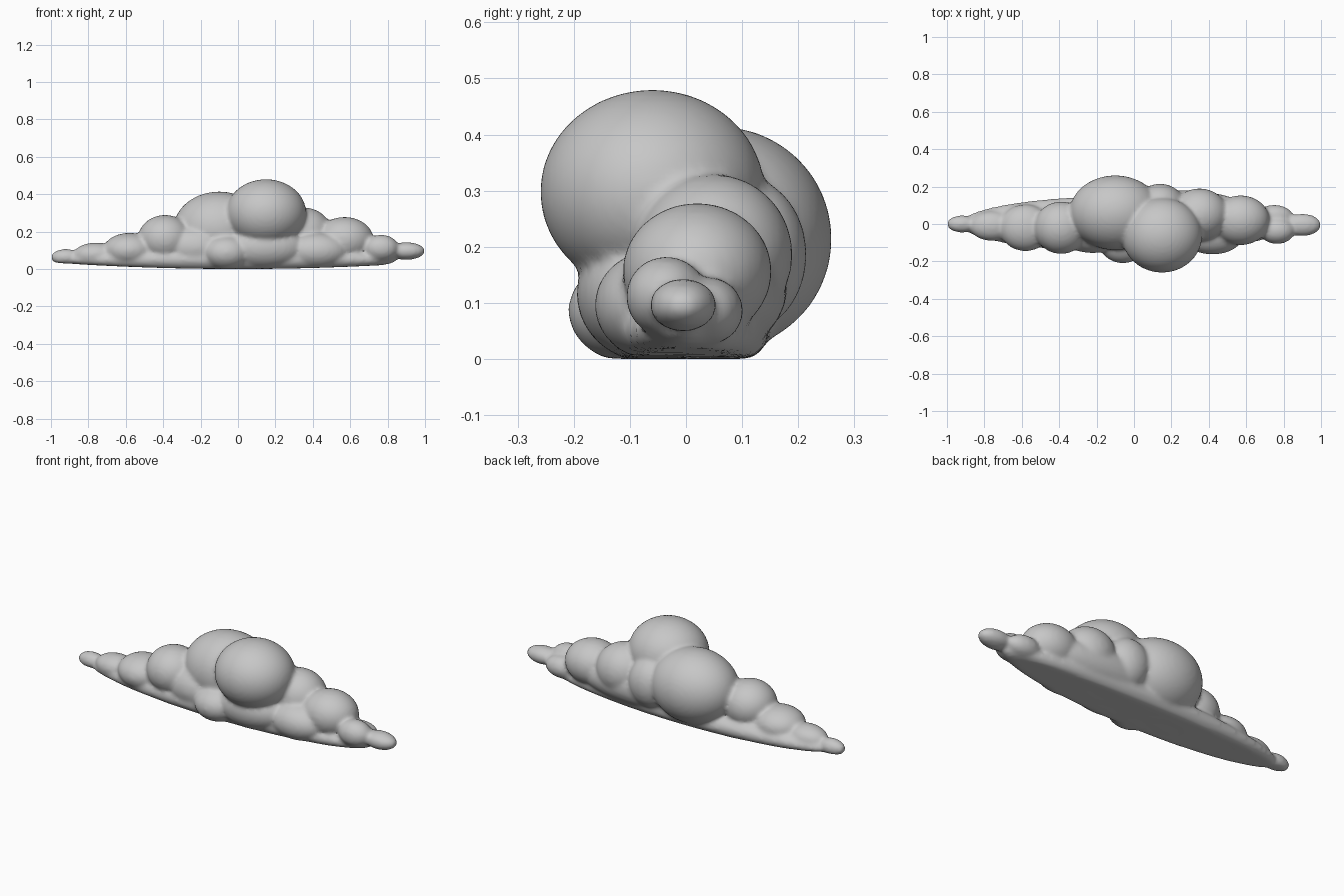
import bpy, bmesh, math
from mathutils import Matrix

old = bpy.data.objects.get("Cube")
if old:
    bpy.data.objects.remove(old, do_unlink=True)

# Single soft grey
grey = bpy.data.materials.new("cloud grey")
grey.use_nodes = True
COLOUR = (0.57, 0.57, 0.57, 1)
grey.diffuse_color = COLOUR
grey.node_tree.nodes["Principled BSDF"].inputs["Base Color"].default_value = COLOUR

# Puffs: centre, radii
PUFFS = [
    ((0.15, -0.06, 0.302), (0.215, 0.20, 0.182)),    # big front puff
    ((-0.10, 0.06, 0.218), (0.245, 0.20, 0.20)),     # big back puff
    ((-0.39, -0.02, 0.165), (0.145, 0.14, 0.128)),   # right-hand arm, shrinking outward
    ((-0.58, -0.02, 0.105), (0.14, 0.125, 0.092)),
    ((-0.76, -0.01, 0.08), (0.12, 0.08, 0.065)),
    ((-0.92, 0.0, 0.067), (0.081, 0.046, 0.044)),
    ((0.35, 0.05, 0.19), (0.155, 0.14, 0.143)),      # left-hand arm, shrinking outward
    ((0.57, 0.02, 0.16), (0.155, 0.133, 0.122)),
    ((0.765, -0.035, 0.115), (0.095, 0.072, 0.072)),
    ((0.75, 0.04, 0.09), (0.10, 0.062, 0.06)),
    ((0.90, -0.005, 0.10), (0.10, 0.06, 0.047)),
    ((0.14, 0.10, 0.19), (0.13, 0.115, 0.14)),       # low filler puffs
    ((0.42, -0.05, 0.10), (0.17, 0.113, 0.10)),
    ((-0.06, -0.09, 0.09), (0.13, 0.12, 0.095)),
    ((0.14, -0.07, 0.12), (0.22, 0.125, 0.12)),
    ((-0.22, -0.03, 0.12), (0.20, 0.125, 0.12)),
    ((0.25, 0.04, 0.13), (0.40, 0.14, 0.12)),
    ((-0.04, 0.0, 0.055), (0.89, 0.15, 0.08)),       # long base
]

bm = bmesh.new()
for centre, radii in PUFFS:
    place = Matrix.Translation(centre) @ Matrix.Diagonal((*radii, 1))
    bmesh.ops.create_icosphere(bm, subdivisions=4, radius=1, matrix=place)
# Flatten the underside into a shallow bowl
for v in bm.verts:
    v.co.z = max(v.co.z, 0.004 + 0.035 * v.co.x ** 2)
mesh = bpy.data.meshes.new("cloud")
bm.to_mesh(mesh)
bm.free()
mesh.materials.append(grey)
cloud = bpy.data.objects.new("cloud", mesh)
bpy.context.collection.objects.link(cloud)

# Fuse the puffs into one skin and soften the seams
remesh = cloud.modifiers.new("fuse", "REMESH")
remesh.mode = "VOXEL"
remesh.voxel_size = 0.011
remesh.use_smooth_shade = True
soften = cloud.modifiers.new("soften", "SMOOTH")
soften.factor = 0.5
soften.iterations = 6

bpy.context.view_layer.objects.active = cloud
cloud.select_set(True)
for name in ("fuse", "soften"):
    bpy.ops.object.modifier_apply(modifier=name)
bpy.ops.object.shade_smooth_by_angle(angle=math.radians(40))

# Rest on the ground
low = min(v.co.z for v in cloud.data.vertices)
cloud.data.transform(Matrix.Translation((0, 0, -low)))
